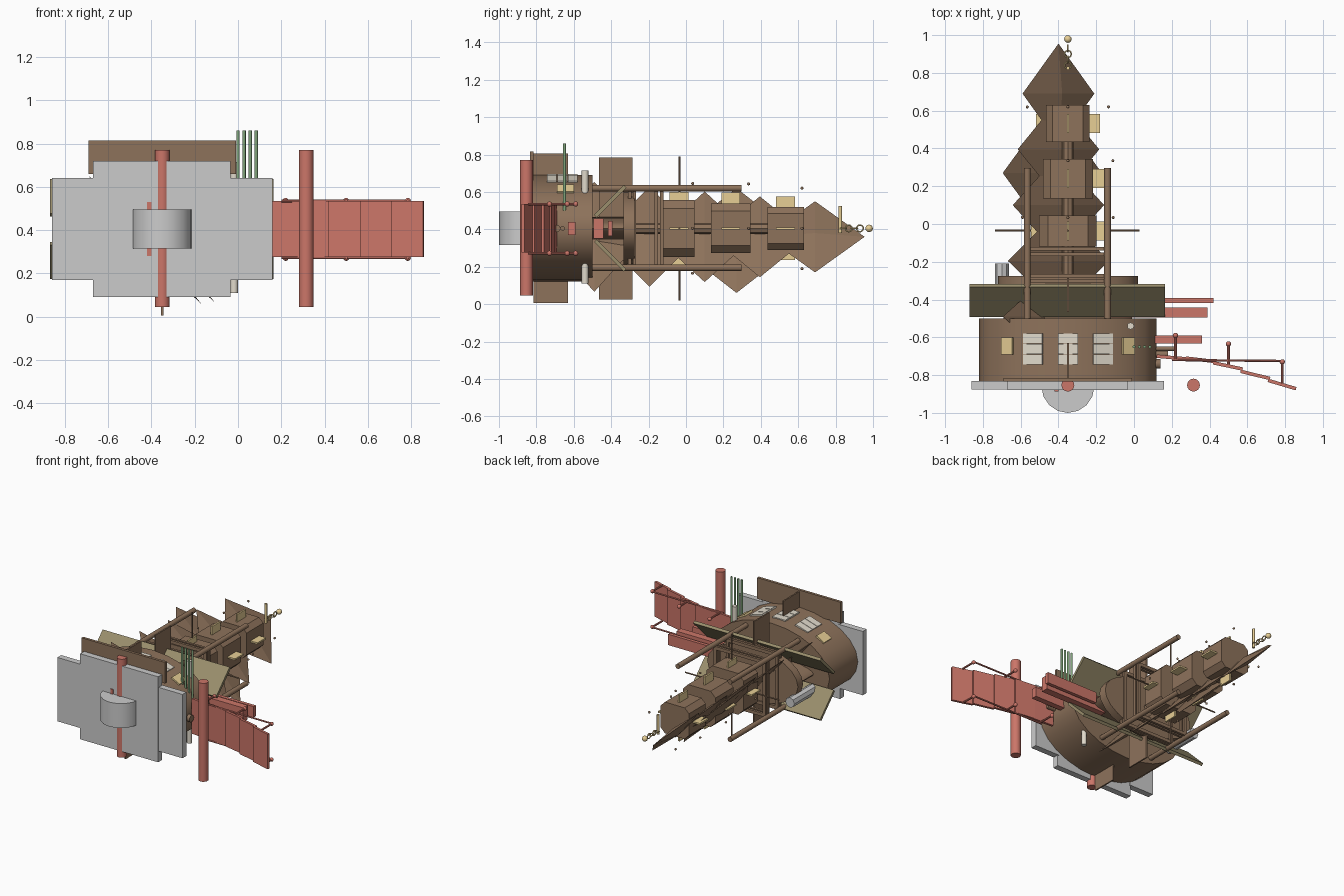
import bpy, bmesh, math
from mathutils import Vector

if "Cube" in bpy.data.objects:
    bpy.data.objects.remove(bpy.data.objects["Cube"])

def mat(name, rgb):
    m = bpy.data.materials.new(name)
    m.diffuse_color = (*rgb, 1)
    m.use_nodes = True
    m.node_tree.nodes["Principled BSDF"].inputs["Base Color"].default_value = m.diffuse_color
    return m

BROWN = mat("brown", (0.27, 0.17, 0.105))
RED = mat("red", (0.6, 0.18, 0.14))
OLIVE = mat("olive", (0.32, 0.27, 0.15))
YELLOW = mat("yellow", (0.8, 0.62, 0.3))
GREEN = mat("green", (0.22, 0.38, 0.2))
WHITE = mat("pale", (0.75, 0.7, 0.6))
CX, CZ = -0.35, 0.405   # ship axis

def finish(name, bm, m, smooth=False):
    bmesh.ops.recalc_face_normals(bm, faces=bm.faces)
    me = bpy.data.meshes.new(name)
    bm.to_mesh(me)
    bm.free()
    ob = bpy.data.objects.new(name, me)
    bpy.context.collection.objects.link(ob)
    if m:
        me.materials.append(m)
    if smooth:
        bpy.context.view_layer.objects.active = ob
        ob.select_set(True)
        bpy.ops.object.shade_smooth_by_angle(angle=math.radians(40))
        ob.select_set(False)
    return ob

def box(name, x, y, z, m=None, rot=(0, 0, 0)):
    """Box from (min, max) ranges, turned about its centre."""
    bm = bmesh.new()
    bmesh.ops.create_cube(bm, size=1)
    for v in bm.verts:
        v.co = Vector((v.co.x * (x[1] - x[0]), v.co.y * (y[1] - y[0]), v.co.z * (z[1] - z[0])))
    ob = finish(name, bm, m)
    ob.location = (sum(x) / 2, sum(y) / 2, sum(z) / 2)
    ob.rotation_euler = rot
    return ob

def rod(name, a, b, r, m=None, n=12):
    a, b = Vector(a), Vector(b)
    bm = bmesh.new()
    bmesh.ops.create_cone(bm, cap_ends=True, segments=n, radius1=r, radius2=r, depth=(b - a).length)
    ob = finish(name, bm, m, True)
    ob.location = (a + b) / 2
    ob.rotation_mode = 'QUATERNION'
    ob.rotation_quaternion = (b - a).to_track_quat('Z', 'Y')
    return ob

def ball(name, c, r, m):
    bm = bmesh.new()
    bmesh.ops.create_uvsphere(bm, u_segments=12, v_segments=8, radius=r)
    finish(name, bm, m, True).location = c

def prism(name, pts, y0, y1, m):
    """Extrude an x/z outline along y."""
    bm = bmesh.new()
    f = bm.faces.new([bm.verts.new((px, y0, pz)) for px, pz in pts])
    g = bmesh.ops.extrude_face_region(bm, geom=[f])
    bmesh.ops.translate(bm, vec=(0, y1 - y0, 0),
                        verts=[v for v in g["geom"] if isinstance(v, bmesh.types.BMVert)])
    return finish(name, bm, m, True)

def ellipse(w, h, n=24):
    return [(CX + w * math.cos(2 * math.pi * i / n), CZ + h * math.sin(2 * math.pi * i / n)) for i in range(n)]

def octagon(r, c):
    return [(CX + px, CZ + pz) for px, pz in
            ((r, c), (c, r), (-c, r), (-r, c), (-r, -c), (-c, -r), (c, -r), (r, -c))]

def diamond(name, y, left_top, right_bottom, l, m, t=0.02):
    """Flat diamond scale lying on the diagonal, pointed towards front and back."""
    (x0, z0), (x1, z1) = left_top, right_bottom
    cx, cz = (x0 + x1) / 2, (z0 + z1) / 2
    bm = bmesh.new()
    ring = [bm.verts.new(p) for p in ((x0, y, z0), (cx + t, y, cz + t), (x1, y, z1), (cx - t, y, cz - t))]
    for s in (-1, 1):
        tip = bm.verts.new((cx, y + s * l, cz))
        for i in range(4):
            bm.faces.new((ring[i], ring[(i + 1) % 4], tip))
    finish(name, bm, m)

# front shield
box("shield_center", (-0.67, -0.035), (-0.88, -0.835), (0.09, 0.72))
for i, x in enumerate(((-0.86, -0.66), (-0.045, 0.16))):
    box(f"shield_side_{i}", x, (-0.875, -0.83), (0.17, 0.64))
rod("shield_boss", (CX, -0.86, 0.315), (CX, -0.86, 0.495), 0.14, None, 16)
rod("shield_column", (CX, -0.853, 0.045), (CX, -0.853, 0.77), 0.034, RED, 16)
rod("free_column", (0.315, -0.853, 0.045), (0.315, -0.853, 0.77), 0.034, RED, 16)
box("shield_strip", (-0.42, -0.40), (-0.886, -0.87), (0.28, 0.53), RED)

# main hull, waist and collar behind the wings
prism("main_hull", ellipse(0.47, 0.285), -0.83, -0.5, BROWN)
prism("hull_waist", ellipse(0.34, 0.06), -0.5, -0.33, BROWN)
prism("rear_collar", ellipse(0.37, 0.198), -0.335, -0.275, BROWN)
box("top_board", (-0.69, -0.01), (-0.835, -0.815), (0.66, 0.815), BROWN)
box("front_fin", (CX - 0.005, CX + 0.005), (-0.815, -0.63), (0.005, 0.805), BROWN)
box("middle_fin", (CX - 0.005, CX + 0.005), (-0.465, -0.285), (0.025, 0.785), BROWN)
for i in (-1, 0, 1):
    for j in range(3):
        x, y, z = CX + 0.185 * i, -0.718 + 0.056 * j, 0.69 - 0.022 * abs(i)
        box(f"window_{i}_{j}", (x - 0.053, x + 0.053), (y - 0.026, y + 0.026), (z - 0.01, z + 0.006),
            WHITE, (0, 0.3 * i, 0))
for i in (-1, 1):
    x = CX + 0.32 * i
    box(f"hull_lamp_{i}", (x - 0.035, x + 0.035), (-0.69, -0.6), (0.605, 0.623), YELLOW, (0, 0.55 * i, 0))
for i in range(4):
    x = 0.0 + 0.028 * i
    rod(f"green_pipe_{i}", (x, -0.65, 0.5), (x, -0.65, 0.86), 0.008, GREEN)
rod("pale_post", (-0.018, -0.54, 0.11), (-0.018, -0.54, 0.715), 0.018, WHITE)

# tilted olive wings
for s in (1, -1):
    box(f"wing_{s}", (-0.87, 0.165), (-0.517, -0.293), (CZ + s * 0.145 - 0.01, CZ + s * 0.145 + 0.01),
        OLIVE, (s * math.radians(45), 0, 0))
rod("left_pod", (-0.70, -0.48, 0.31), (-0.70, -0.21, 0.31), 0.037, None, 8)

# rails and cross frames
for x in (-0.565, -0.14):
    for z in (0.195, 0.62):
        rod(f"rail_{x}_{z}", (x, -0.5, z), (x, 0.297, z), 0.018, BROWN)
for y in (-0.13, -0.16, -0.275, -0.3):
    for s in (1, -1):
        box(f"frame_bar_{y}_{s}", (-0.56, -0.14), (y - 0.009, y + 0.009),
            (CZ + s * 0.195 - 0.012, CZ + s * 0.195 + 0.012), BROWN)
        x = CX + s * 0.2
        box(f"frame_post_{y}_{s}", (x - 0.012, x + 0.012), (y - 0.009, y + 0.009), (0.215, 0.6), BROWN)
rod("cross_antenna_up", (CX, -0.035, 0.02), (CX, -0.035, 0.79), 0.005, BROWN, 8)
rod("cross_antenna_side", (-0.735, -0.035, CZ), (0.03, -0.035, CZ), 0.005, BROWN, 8)

# diagonal diamond scales of the tail
for i, y in enumerate((0.69, 0.395, 0.1, -0.195, -0.49)):
    h = 0.19 + 0.026 * i
    diamond(f"tail_scale_{i}", y, (-0.4 - h, 0.36 + h), (-0.4 + h, 0.36 - h), 0.265, BROWN)
diamond("tail_spur", 0.27, (-0.695, 0.62), (-0.17, 0.06), 0.36, BROWN)

# spine blocks with four lamp fins and small studs each
for y0, y1, r, f in ((-0.12, 0.045, 0.152, 0.195), (0.135, 0.345, 0.132, 0.193), (0.435, 0.63, 0.115, 0.17)):
    prism(f"spine_block_{r}", octagon(r, r * 0.7), y0, y1, BROWN)
    yc = (y0 + y1) / 2
    for s in (1, -1):
        a, b = sorted((s * (r - 0.03), s * f))
        box(f"lamp_upright_{r}_{s}", (CX - 0.006, CX + 0.006), (yc - 0.05, yc + 0.05), (CZ + a, CZ + b), YELLOW)
        box(f"lamp_side_{r}_{s}", (CX + a, CX + b), (yc - 0.05, yc + 0.05), (CZ - 0.006, CZ + 0.006), YELLOW)
        d = s * (f + 0.045)
        ball(f"stud_upright_{r}_{s}", (CX, y1 - 0.01, CZ + d), 0.008, BROWN)
        ball(f"stud_side_{r}_{s}", (CX + d, y1 - 0.01, CZ), 0.008, BROWN)
rod("spine_core", (CX, -0.5, CZ), (CX, 0.6, CZ), 0.03, BROWN, 8)

# tail tip chain, post and ball
rod("tail_post", (CX, 0.825, 0.38), (CX, 0.825, 0.525), 0.009, YELLOW)
for i in range(4):
    bpy.ops.mesh.primitive_torus_add(major_radius=0.018, minor_radius=0.004, major_segments=12,
                                     minor_segments=6, location=(CX, 0.84 + 0.03 * i, CZ),
                                     rotation=(0, math.pi / 2 * (i % 2), 0))
    bpy.context.object.name = f"chain_link_{i}"
    bpy.context.object.data.materials.append(YELLOW)
ball("tail_ball", (CX, 0.979, CZ), 0.02, YELLOW)

# stepped red side sail
pts = [(0.12, -0.70, 0.29, -0.715), (0.275, -0.71, 0.43, -0.728), (0.42, -0.735, 0.575, -0.768),
       (0.565, -0.78, 0.72, -0.818), (0.71, -0.828, 0.858, -0.872)]
for i, (xa, ya, xb, yb) in enumerate(pts):
    l = math.hypot(xb - xa, yb - ya) / 2
    mx, my = (xa + xb) / 2, (ya + yb) / 2
    box(f"sail_plate_{i}", (mx - l, mx + l), (my - 0.009, my + 0.009), (0.277, 0.535), RED,
        (0, 0, math.atan2(yb - ya, xb - xa)))
for z in (0.272, 0.535):
    rod(f"sail_rod_{z}", (0.2, -0.72, z), (0.79, -0.725, z), 0.006, RED, 8)
    for x, ya, yb in ((0.22, -0.715, -0.59), (0.5, -0.745, -0.635), (0.785, -0.845, -0.73)):
        rod(f"sail_post_{x}_{z}", (x, ya, z), (x, yb, z), 0.007, RED, 8)
        ball(f"sail_knob_{x}_{z}", (x, yb, z), 0.014, RED)

# red side booms and their socket
box("boom_casing", (-0.12, 0.388), (-0.495, -0.442), (0.352, 0.457), RED)
box("boom_blade", (0.0, 0.42), (-0.417, -0.392), (0.365, 0.445), RED)
box("short_boom", (0.1, 0.36), (-0.632, -0.59), (0.37, 0.44), RED)
for i, y in enumerate((-0.66, -0.69, -0.74)):
    rod(f"arm_socket_{i}", (0.1, y, CZ), (0.22 - 0.04 * i, y, CZ), 0.012 + 0.007 * i, BROWN)
